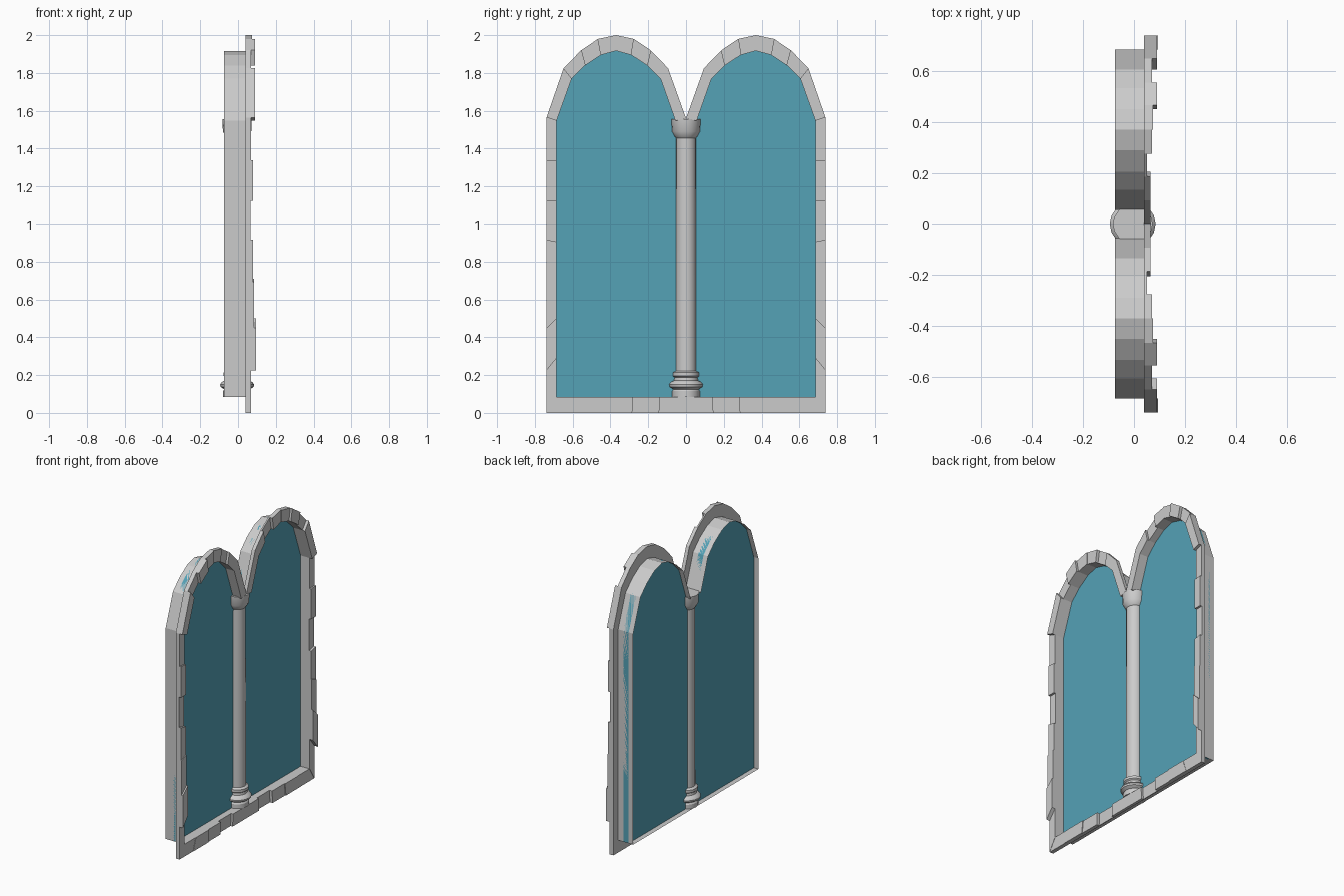
import bpy, math

if "Cube" in bpy.data.objects:
    bpy.data.objects.remove(bpy.data.objects["Cube"])

def make(name, verts, faces):
    me = bpy.data.meshes.new(name)
    me.from_pydata(verts, [], faces)
    me.update()
    ob = bpy.data.objects.new(name, me)
    bpy.context.collection.objects.link(ob)
    return ob

def prism(loop, x0, x1):
    """Closed prism of a (y, z) loop between two x positions."""
    n = len(loop)
    verts = [(x, y, z) for x in (x0, x1) for y, z in loop]
    faces = [(i, (i + 1) % n, n + (i + 1) % n, n + i) for i in range(n)]
    faces += [tuple(range(n))[::-1], tuple(range(n, 2 * n))]
    return verts, faces

def recalc(ob):
    import bmesh
    bm = bmesh.new()
    bm.from_mesh(ob.data)
    bmesh.ops.recalc_face_normals(bm, faces=bm.faces)
    bm.to_mesh(ob.data)
    bm.free()

# outline of the +y half: outer and inner point of every stone joint, with stone depth
# starts at the middle of the sill, goes up the side and over the arch to the valley
joints = [
    ((0, 0), (0, .085), .06), ((.145, 0), (.14, .085), .045),
    ((.285, 0), (.28, .085), .065), ((.425, 0), (.415, .085), .07),
    ((.59, 0), (.56, .085), .068), ((.738, 0), (.685, .085), .07),
    ((.738, .225), (.685, .29), .095), ((.738, .45), (.685, .50), .085),
    ((.738, .69), (.685, .71), .08), ((.738, .915), (.685, .905), .065),
    ((.738, 1.125), (.685, 1.125), .08), ((.738, 1.34), (.685, 1.335), .07),
    ((.738, 1.565), (.685, 1.547), .09), ((.648, 1.825), (.605, 1.77), .07),
    ((.555, 1.92), (.534, 1.84), .09), ((.466, 1.98), (.45, 1.895), .075),
    ((.37, 2.0), (.37, 1.917), .07), ((.276, 1.98), (.29, 1.895), .05),
    ((.187, 1.92), (.206, 1.84), .065), ((.095, 1.825), (.135, 1.77), .065),
    ((0, 1.56), (.056, 1.547), 0)]
BACK, FRONT = -.075, .04

# stone blocks around the opening
verts, faces = [], []
for s in (1, -1):
    for (o1, i1, depth), (o2, i2, _) in zip(joints, joints[1:]):
        v, f = prism([(s * y, z) for y, z in (o1, o2, i2, i1)], FRONT, depth)
        faces += [tuple(k + len(verts) for k in q) for q in f]
        verts += v
recalc(make("stone_surround", verts, faces))

# thin reveal sheet running through the wall
half = [j[1] for j in joints]
path = [(-y, z) for y, z in half[::-1]] + half[1:]
n = len(path)
make("reveal", [(x, y, z) for x in (BACK, FRONT) for y, z in path],
     [(i, i + 1, n + i + 1, n + i) for i in range(n - 1)])

# glass pane
glass = make("glass", *prism(path, -.04, 0))
recalc(glass)
mat = bpy.data.materials.new("blue_glass")
mat.diffuse_color = (.09, .36, .47, 1)
mat.use_nodes = True
mat.node_tree.nodes["Principled BSDF"].inputs["Base Color"].default_value = mat.diffuse_color
glass.data.materials.append(mat)

# turned column with base and capital
profile = [(.074, .085), (.074, .115), (.068, .125), (.088, .138), (.09, .15),
           (.082, .162), (.064, .172), (.062, .188), (.071, .195), (.071, .213),
           (.055, .222), (.053, 1.455), (.058, 1.46), (.075, 1.49), (.078, 1.555)]
SIDES = 16
verts = [(-.005 + r * math.cos(2 * math.pi * k / SIDES), r * math.sin(2 * math.pi * k / SIDES), z)
         for r, z in profile for k in range(SIDES)]
faces = [(r * SIDES + k, r * SIDES + (k + 1) % SIDES,
          (r + 1) * SIDES + (k + 1) % SIDES, (r + 1) * SIDES + k)
         for r in range(len(profile) - 1) for k in range(SIDES)]
top = (len(profile) - 1) * SIDES
faces += [tuple(range(SIDES))[::-1], tuple(range(top, top + SIDES))]
column = make("column", verts, faces)
bpy.context.view_layer.objects.active = column
column.select_set(True)
bpy.ops.object.shade_smooth_by_angle(angle=math.radians(30))
